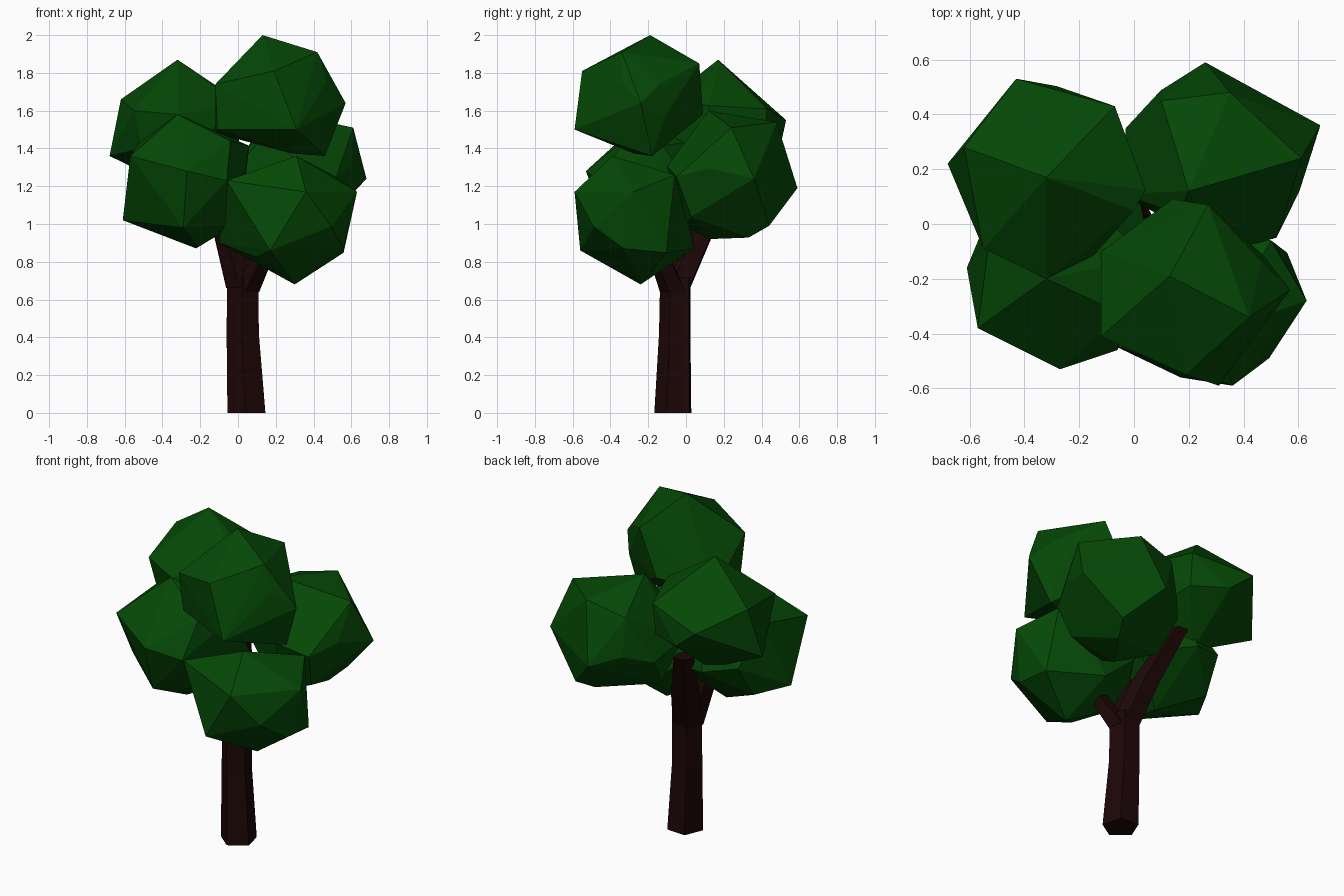
import bpy, bmesh, math
from mathutils import Vector


def material(name, rgb):
    m = bpy.data.materials.new(name)
    m.diffuse_color = (*rgb, 1)
    return m


LEAF = material("leaf green", (0.0015, 0.066, 0.0018))
BARK = material("dark bark", (0.0125, 0.002, 0.0022))


def finish(bm, name, mat):
    bmesh.ops.recalc_face_normals(bm, faces=bm.faces[:])
    mesh = bpy.data.meshes.new(name)
    bm.to_mesh(mesh)
    bm.free()
    mesh.materials.append(mat)
    bpy.context.collection.objects.link(bpy.data.objects.new(name, mesh))


def clump(name, centre, corners, back=0.9):
    """Faceted leaf ball: hull of the outer corners and their opposites."""
    bm = bmesh.new()
    c = Vector(centre)
    for p in map(Vector, corners):
        bm.verts.new(p)
        bm.verts.new(c - (p - c) * back)
    res = bmesh.ops.convex_hull(bm, input=bm.verts[:])
    inner = {g for g in res["geom_interior"] + res["geom_unused"]
             if isinstance(g, bmesh.types.BMVert)}
    bmesh.ops.delete(bm, geom=list(inner), context="VERTS")
    finish(bm, name, LEAF)


def limb(name, rings, sides=5, turn=0.87):
    """Tapered limb through (x, y, z, radius) rings."""
    bm = bmesh.new()
    loops = []
    for x, y, z, r in rings:
        loops.append([bm.verts.new((x + r * math.cos(turn + math.tau * i / sides),
                                    y + r * math.sin(turn + math.tau * i / sides), z))
                      for i in range(sides)])
    for a, b in zip(loops, loops[1:]):
        for i in range(sides):
            j = (i + 1) % sides
            bm.faces.new((a[i], a[j], b[j], b[i]))
    bm.faces.new(loops[0][::-1])
    bm.faces.new(loops[-1])
    finish(bm, name, BARK)


# Trunk and the branches that fork from it
limb("trunk", [(0.047, -0.062, 0, 0.106), (0.027, -0.053, 0.42, 0.09),
               (0.027, -0.05, 0.72, 0.087)])
limb("back_left_branch", [(0.02, -0.05, 0.66, 0.085), (-0.04, 0.06, 0.92, 0.085),
                          (-0.14, 0.22, 1.22, 0.06)])
limb("front_right_branch", [(0.04, -0.06, 0.64, 0.078), (0.18, -0.18, 0.92, 0.05)])
limb("front_left_branch", [(0.015, -0.065, 0.66, 0.078), (-0.08, -0.12, 1.0, 0.06)])

# Leaf clumps
clump("crown_leaves", (0.22, -0.24, 1.64),
      [(0.13, -0.19, 2.0), (0.42, -0.34, 1.91), (0.19, -0.55, 1.81), (-0.12, -0.1, 1.48),
       (0.27, 0.07, 1.85), (0.57, -0.24, 1.64), (-0.12, -0.41, 1.74), (0.31, -0.59, 1.5),
       (0.14, 0.09, 1.58), (-0.11, -0.38, 1.5), (0.46, -0.18, 1.36)], 0.74)
clump("front_right_leaves", (0.28, -0.26, 1.02),
      [(-0.06, -0.45, 1.23), (0.31, -0.39, 1.36), (0.36, -0.59, 1.17), (0.63, -0.28, 1.17),
       (0.56, -0.33, 0.87), (0.3, -0.24, 0.68), (0.17, -0.56, 0.86), (0.5, -0.06, 1.26),
       (-0.1, -0.2, 0.9), (0.24, 0.04, 0.87), (0.02, 0.02, 1.06)], 0.82)
clump("front_left_leaves", (-0.27, -0.14, 1.22),
      [(-0.32, -0.2, 1.58), (-0.57, -0.38, 1.36), (-0.27, -0.53, 1.28), (-0.61, -0.16, 1.02),
       (-0.04, -0.33, 1.44), (-0.29, -0.42, 0.98), (-0.21, -0.2, 0.88), (-0.06, -0.46, 1.23),
       (-0.01, -0.27, 1.0)], 0.97)
clump("back_left_leaves", (-0.3, 0.17, 1.5),
      [(-0.32, 0.17, 1.87), (-0.62, 0.28, 1.66), (-0.68, 0.22, 1.36), (-0.43, 0.53, 1.55),
       (-0.07, 0.43, 1.61), (0.0, 0.05, 1.64), (-0.55, -0.09, 1.6), (-0.32, -0.2, 1.58)], 0.9)
clump("back_right_leaves", (0.3, 0.23, 1.25),
      [(0.68, 0.36, 1.24), (0.61, 0.24, 1.51), (0.35, 0.48, 1.54), (0.26, 0.59, 1.19),
       (0.2, 0.12, 1.6), (0.1, 0.45, 1.48), (-0.03, 0.35, 1.2), (0.52, -0.05, 1.25),
       (0.45, 0.44, 0.99), (0.25, 0.12, 0.92)], 0.92)
